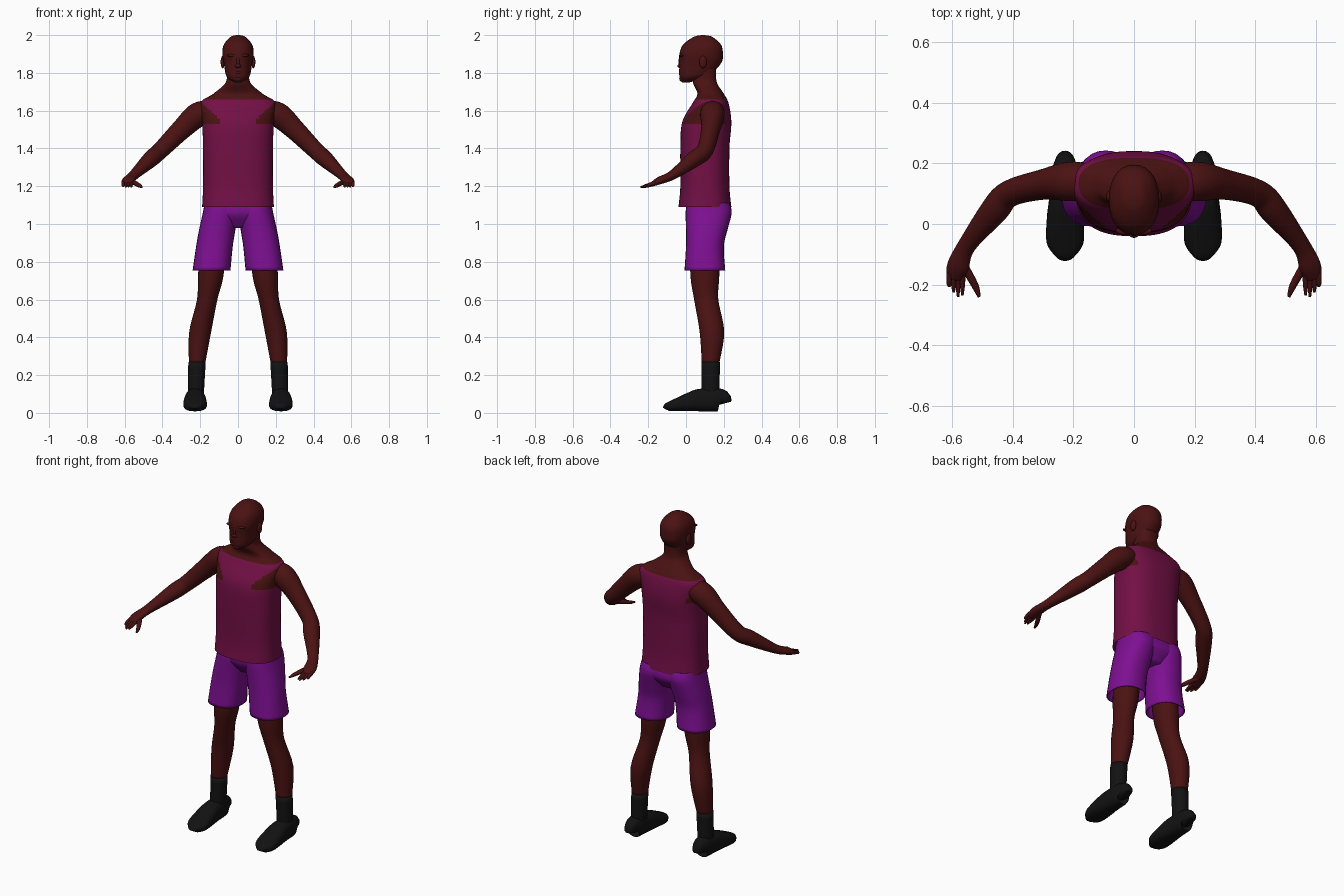
import bpy
import bmesh
from math import cos, sin, pi, copysign
from mathutils import Vector

cube = bpy.data.objects.get("Cube")
if cube:
    bpy.data.objects.remove(cube, do_unlink=True)

UP = Vector((0, 0, 1))


def material(name, color):
    mat = bpy.data.materials.new(name)
    mat.use_nodes = True
    rgba = (*color, 1)
    mat.diffuse_color = rgba
    mat.node_tree.nodes["Principled BSDF"].inputs["Base Color"].default_value = rgba
    return mat


SKIN = material("dark brown skin", (.07, .006, .006))
SHIRT = material("plum shirt", (.17, .005, .06))
SHORTS = material("violet shorts", (.21, .005, .29))
BLACK = material("black footwear", (.006, .006, .006))


def smooth_rows(rows, steps):
    """Catmull-Rom interpolation of rows (x, y, z, half width, half depth)."""
    rows = [Vector(row) for row in rows]
    padded = [rows[0], *rows, rows[-1]]
    result = []
    for before, start, end, after in zip(padded, rows, rows[1:], padded[3:]):
        leave, arrive = (end - before) / 2, (after - start) / 2
        for step in range(steps):
            t = step / steps
            blend = t * t * (3 - 2 * t)
            result.append(start.lerp(end, blend) + leave * (t * (1 - t) ** 2)
                          + arrive * (t * t * (t - 1)))
    return result + [rows[-1]]


def finish(name, bm, mats):
    bmesh.ops.recalc_face_normals(bm, faces=bm.faces)
    mesh = bpy.data.meshes.new(name)
    bm.to_mesh(mesh)
    bm.free()
    for mat in mats:
        mesh.materials.append(mat)
    mesh.shade_smooth()
    obj = bpy.data.objects.new(name, mesh)
    bpy.context.collection.objects.link(obj)
    return obj


def loft(name, rows, mats, level=True, power=2, sides=28, steps=5,
         caps=True, mirror=1, rule=None):
    """Skin a tube over rings, level or square to their path."""
    rows = smooth_rows(rows, steps)
    centres = [Vector((mirror * row[0], row[1], row[2])) for row in rows]
    bm = bmesh.new()
    rings = []
    for i, (centre, row) in enumerate(zip(centres, rows)):
        across, through = Vector((1, 0, 0)), Vector((0, 1, 0))
        if not level:
            following = centres[min(i + 1, len(rows) - 1)]
            along = following - centres[max(i - 1, 0)]
            across = along.cross(UP).normalized()
            through = across.cross(along).normalized()
        ring = []
        for k in range(sides):
            angle = 2 * pi * k / sides
            wide, deep = [copysign(abs(f) ** (2 / power), f)
                          for f in (cos(angle), sin(angle))]
            offset = across * row[3] * wide + through * row[4] * deep
            ring.append(bm.verts.new(centre + offset))
        rings.append(ring)
    for low, high in zip(rings, rings[1:]):
        for k in range(sides):
            n = (k + 1) % sides
            bm.faces.new((low[k], low[n], high[n], high[k]))
    if caps:
        bm.faces.new(rings[0])
        bm.faces.new(rings[-1])
    if rule:
        for face in bm.faces:
            face.material_index = rule(face.calc_center_median())
    return finish(name, bm, mats)


def column(name, rows, mats, **options):
    """Loft on the body's centre line from rows (y, z, half width, half depth)."""
    return loft(name, [(0, *row) for row in rows], mats, **options)


def ball(name, centre, size):
    bm = bmesh.new()
    bmesh.ops.create_uvsphere(bm, u_segments=16, v_segments=10, radius=1)
    bmesh.ops.scale(bm, vec=size, verts=bm.verts)
    bmesh.ops.translate(bm, vec=centre, verts=bm.verts)
    return finish(name, bm, [SKIN])


def shirt_rule(p):
    """Skin above the neckline and inside the armholes, shirt elsewhere."""
    inner = .09 if p.y < .12 else .14
    armhole = p.z > 1.525 and abs(p.x) > inner + 1.1 * max(0, p.z - 1.55)
    return 0 if armhole or p.z > 1.66 else 1


# Torso with sleeveless shirt and neck
column("torso_and_shirt", [
    (.1, 1.09, .19, .14), (.1, 1.2, .185, .13), (.1, 1.4, .185, .13),
    (.11, 1.54, .19, .13), (.13, 1.64, .2, .095), (.13, 1.69, .13, .07),
    (.1, 1.75, .065, .063), (.1, 1.82, .06, .06)],
    [SKIN, SHIRT], power=2.5, sides=72, steps=12, caps=False, rule=shirt_rule)

# Head and centred face details
column("head", [
    (0, 1.75, .02, .02), (.04, 1.78, .06, .075), (.075, 1.85, .075, .11),
    (.08, 1.9, .083, .115), (.085, 1.95, .075, .1), (.09, 1.99, .04, .05),
    (.09, 2, .01, .01)], [SKIN], power=2.2, steps=6)
ball("nose_tip", (0, -.03, 1.837), (.018, .016, .011))
ball("nose_bridge", (0, -.028, 1.86), (.01, .012, .03))
ball("lips", (0, -.026, 1.802), (.025, .012, .008))
ball("chin", (0, -.016, 1.768), (.025, .02, .016))

# Hips of the shorts
column("shorts_hips", [(.12, .98, .07, .07), (.12, 1.05, .175, .118),
                       (.115, 1.12, .17, .11)], [SHORTS], power=2.4)

for label, side in (("left", 1), ("right", -1)):
    # Face details
    ball(label + "_ear", (side * .081, .09, 1.857), (.011, .02, .033))
    ball(label + "_brow", (side * .03, -.022, 1.892), (.03, .013, .008))

    # Arm and palm
    loft(label + "_arm", [
        (.13, .14, 1.6, .055, .05), (.21, .14, 1.58, .065, .065),
        (.3, .13, 1.5, .05, .055), (.41, .1, 1.39, .044, .045),
        (.46, .045, 1.345, .046, .043), (.55, -.07, 1.26, .03, .025),
        (.58, -.14, 1.23, .036, .02), (.59, -.18, 1.21, .025, .012)],
        [SKIN], level=False, mirror=side)

    # Four curled fingers and a thumb
    for i, tip in enumerate((-.235, -.24, -.225, -.205)):
        x = .565 + i * .0145
        loft(f"{label}_finger_{i + 1}", [
            (x, -.16, 1.22, .009, .01), (x, -.195, 1.207, .009, .01),
            (x, tip, 1.197, .004, .004)],
            [SKIN], level=False, sides=10, mirror=side)
    loft(label + "_thumb", [
        (.57, -.12, 1.23, .014, .014), (.525, -.2, 1.205, .012, .011),
        (.51, -.24, 1.195, .005, .005)],
        [SKIN], level=False, sides=12, mirror=side)

    # Leg of the shorts, open at the hem
    short_leg = loft(label + "_shorts_leg", [
        (.14, .1, .755, .1, .108), (.125, .1, .88, .097, .1),
        (.11, .11, .97, .096, .11), (.093, .12, 1.06, .093, .122),
        (.09, .117, 1.11, .087, .113)],
        [SHORTS], power=2.3, caps=False, mirror=side)
    cloth = short_leg.modifiers.new("cloth", "SOLIDIFY")
    cloth.thickness = .006

    # Bare leg
    loft(label + "_leg", [
        (.13, .1, .9, .07, .08), (.145, .1, .72, .067, .076),
        (.163, .107, .6, .054, .064), (.2, .137, .43, .058, .065),
        (.217, .13, .26, .043, .046)], [SKIN], mirror=side)

    # Sock
    loft(label + "_sock", [
        (.217, .13, .27, .046, .049), (.225, .13, .06, .042, .048)],
        [BLACK], mirror=side)

    # Shoe, each ring resting on the flat sole
    shoe = ((.196, .02, .04), (.18, .043, .06), (.08, .053, .06),
            (.02, .06, .05), (-.06, .061, .032), (-.1, .036, .022),
            (-.109, .015, .012))
    loft(label + "_shoe", [(.227, y, height + .008, width, height)
                           for y, width, height in shoe],
         [BLACK], level=False, power=2.5, mirror=side)
